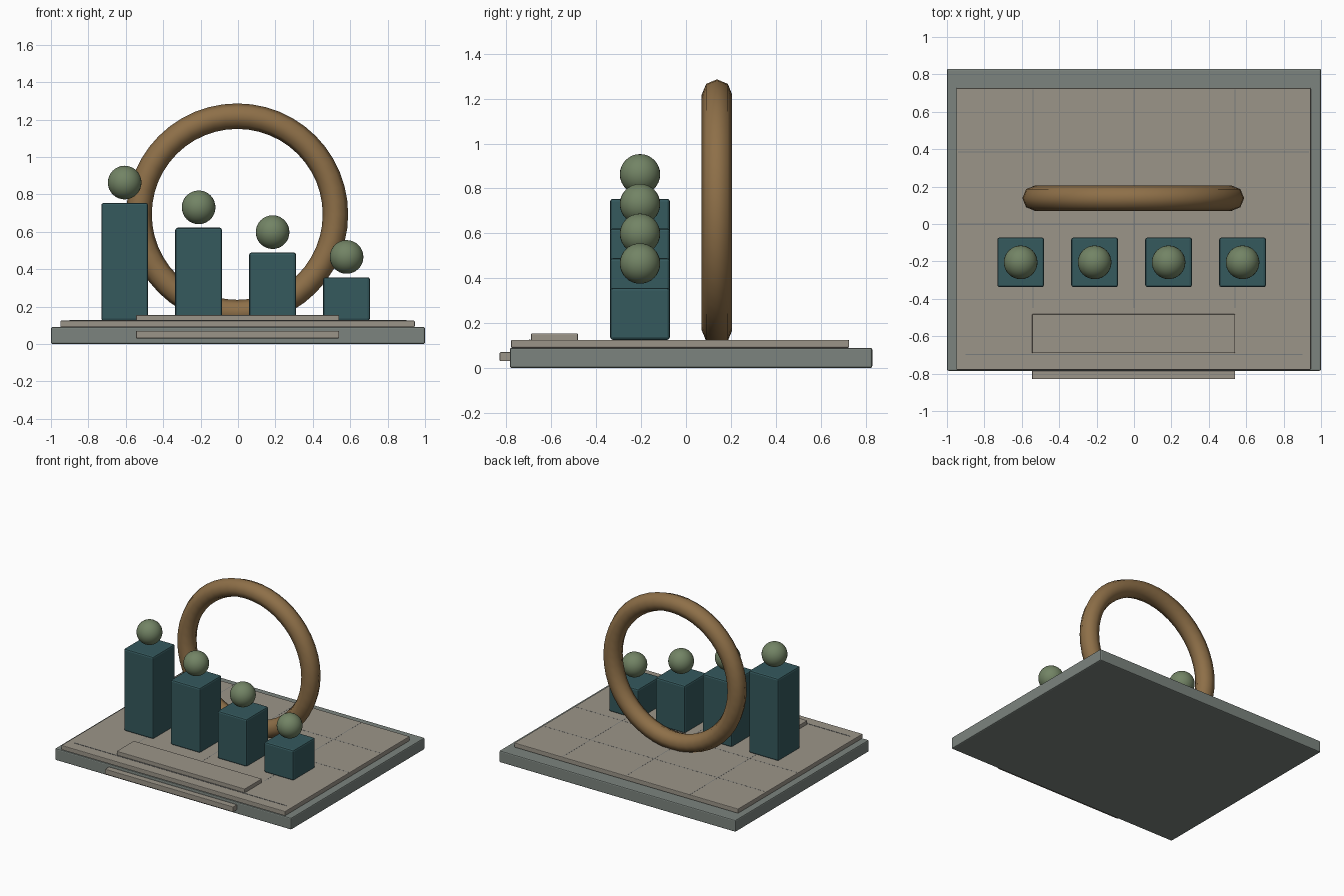
import bpy
import math

if "Cube" in bpy.data.objects:
    bpy.data.objects.remove(bpy.data.objects["Cube"])


def material(name, rgb):
    m = bpy.data.materials.new(name)
    m.diffuse_color = (*rgb, 1)
    m.use_nodes = True
    m.node_tree.nodes["Principled BSDF"].inputs["Base Color"].default_value = m.diffuse_color
    return m


SLATE = material("slate", (0.20, 0.23, 0.21))
STONE = material("stone", (0.33, 0.30, 0.25))
SEAM = material("seam", (0.19, 0.20, 0.20))
TEAL = material("teal", (0.035, 0.10, 0.11))
SAGE = material("sage", (0.17, 0.23, 0.13))
BRONZE = material("bronze", (0.27, 0.16, 0.065))


def box(name, x, y, z, mat, bevel=0.0):
    """Box given by (min, max) pairs, with optional softened edges."""
    bpy.ops.mesh.primitive_cube_add(
        size=1, location=[(a + b) / 2 for a, b in (x, y, z)])
    ob = bpy.context.object
    ob.name = name
    ob.scale = [b - a for a, b in (x, y, z)]
    bpy.ops.object.transform_apply(location=False, rotation=False, scale=True)
    ob.data.materials.append(mat)
    if bevel:
        mod = ob.modifiers.new("soft_edges", 'BEVEL')
        mod.width = bevel
        mod.segments = 2
    return ob


# Stacked base
box("base_slab", (-1, 1), (-0.785, 0.83), (0, 0.09), SLATE, 0.008)
box("floor_plate", (-0.95, 0.945), (-0.78, 0.727), (0.09, 0.125), STONE, 0.005)

# Plaques on the front edge and on the floor
box("front_plaque", (-0.545, 0.54), (-0.83, -0.78), (0.03, 0.07), STONE, 0.004)
box("floor_plaque", (-0.545, 0.54), (-0.69, -0.482), (0.12, 0.154), STONE, 0.004)

# Thin floor seams
box("front_seam", (-0.9, 0.9), (-0.70, -0.694), (0.12, 0.127), SEAM)
for i, x in enumerate((-0.54, 0, 0.54)):
    box(f"seam_lengthwise_{i + 1}", (x - 0.002, x + 0.002), (-0.45, 0.72),
        (0.12, 0.1255), SEAM)
for i, y in enumerate((0.0, 0.385)):
    box(f"seam_crosswise_{i + 1}", (-0.94, 0.935), (y - 0.002, y + 0.002),
        (0.12, 0.1255), SEAM)

# Descending pedestals, each with a ball floating just above
for i in range(4):
    x = -0.606 + 0.3955 * i
    top = 0.754 - 0.1325 * i
    box(f"pedestal_{i + 1}", (x - 0.125, x + 0.125), (-0.338, -0.072),
        (0.125, top), TEAL, 0.012)
    bpy.ops.mesh.primitive_uv_sphere_add(
        segments=32, ring_count=16, radius=0.09,
        location=(x, -0.205, top + 0.109))
    ball = bpy.context.object
    ball.name = f"ball_{i + 1}"
    ball.data.materials.append(SAGE)
    bpy.ops.object.shade_smooth()

# Upright ring behind the pedestals
bpy.ops.mesh.primitive_torus_add(
    major_segments=48, minor_segments=8, major_radius=0.525,
    minor_radius=0.068, location=(-0.004, 0.138, 0.693),
    rotation=(math.pi / 2, 0, 0))
ring = bpy.context.object
ring.name = "ring"
ring.data.materials.append(BRONZE)
bpy.ops.object.shade_smooth()
